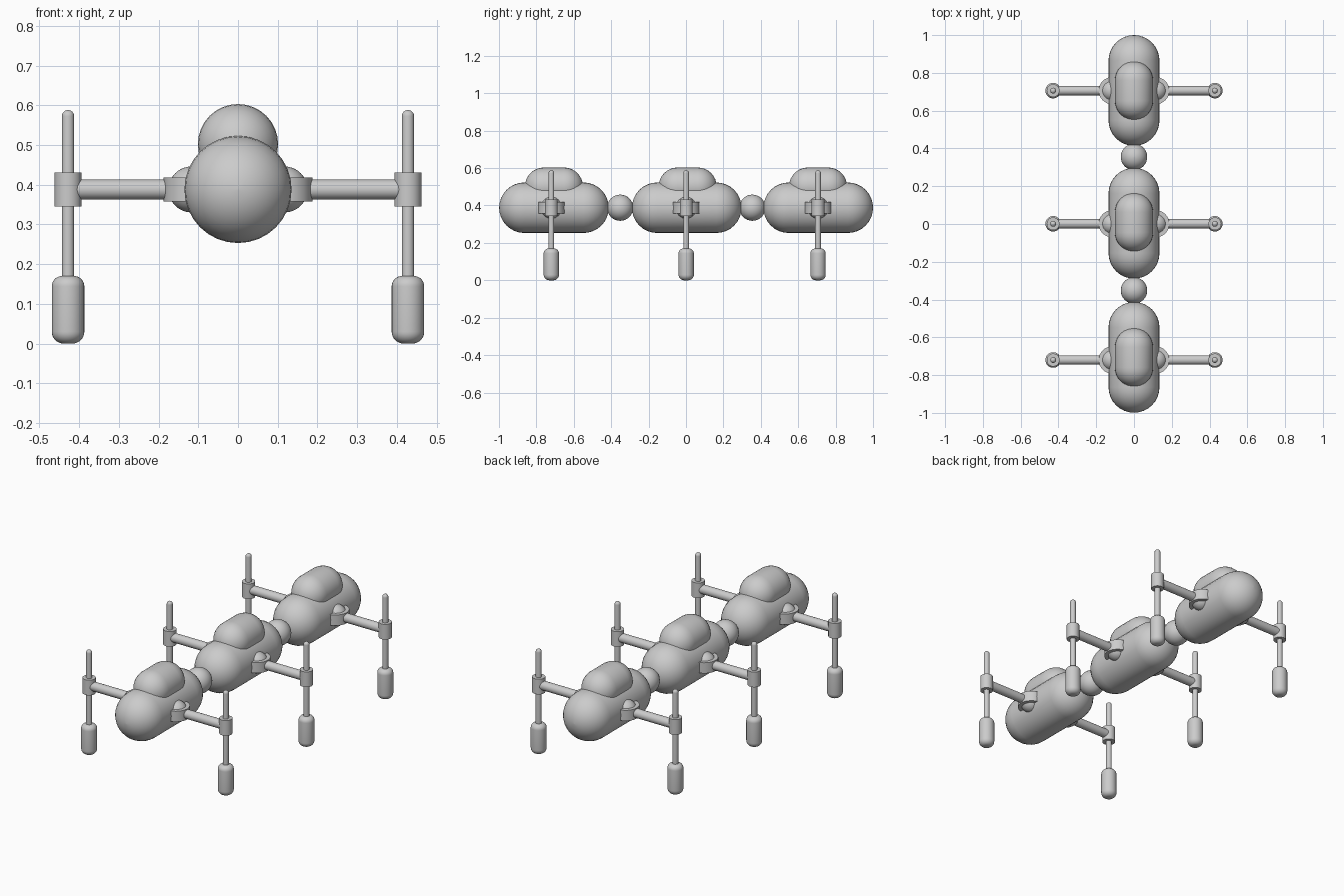
import bpy, math
from mathutils import Matrix

if "Cube" in bpy.data.objects:
    bpy.data.objects.remove(bpy.data.objects["Cube"])

BODY_Z = 0.388
LEG_X = 0.428
AXES = {"x": Matrix.Rotation(math.pi / 2, 4, "Y"),
        "y": Matrix.Rotation(-math.pi / 2, 4, "X"),
        "z": Matrix.Identity(4)}


def rod(name, axis, centre, radius, length, low=0.0, high=0.0, sides=32, steps=8):
    """Solid of revolution along an axis, with its two rims rounded by low/high."""
    half = length / 2
    profile = []
    for sign, rim in ((-1, low), (1, high)):
        if rim == 0:
            arc = [(radius, sign * half)]
        else:
            arc = []
            for i in range(steps + 1):
                a = math.pi / 2 * i / steps
                arc.append((radius - rim + rim * math.cos(a),
                            sign * (half - rim + rim * math.sin(a))))
        profile += arc[::-1] if sign < 0 else arc
    # keep pole rings tiny instead of collapsed
    profile = [(max(r, radius * 0.01), h) for r, h in profile]
    # a sphere has both arcs meeting at the equator
    if abs(low + high - length) < 1e-6:
        del profile[steps + 1]

    verts, faces = [], []
    for r, h in profile:
        for s in range(sides):
            a = 2 * math.pi * s / sides
            verts.append((r * math.cos(a), r * math.sin(a), h))
    for k in range(len(profile) - 1):
        for s in range(sides):
            t = (s + 1) % sides
            faces.append((k * sides + s, k * sides + t,
                          (k + 1) * sides + t, (k + 1) * sides + s))
    faces.append(tuple(range(sides))[::-1])
    faces.append(tuple(range(len(verts) - sides, len(verts))))

    mesh = bpy.data.meshes.new(name)
    mesh.from_pydata(verts, [], faces)
    mesh.transform(AXES[axis])
    obj = bpy.data.objects.new(name, mesh)
    obj.location = centre
    bpy.context.collection.objects.link(obj)
    bpy.ops.object.select_all(action="DESELECT")
    obj.select_set(True)
    bpy.context.view_layer.objects.active = obj
    bpy.ops.object.shade_smooth_by_angle(angle=math.radians(35))
    return obj


def ball(name, centre, radius):
    return rod(name, "z", centre, radius, 2 * radius, radius, radius)


def leg(prefix, side, y):
    # shoulder ball with its flat collar disc
    ball(prefix + "_shoulder_ball", (side * 0.117, y, BODY_Z), 0.058)
    rod(prefix + "_shoulder_collar", "z", (side * 0.115, y, BODY_Z), 0.072, 0.06)
    # horizontal arm and sleeve
    rod(prefix + "_arm", "x", (side * 0.272, y, BODY_Z), 0.025, 0.31)
    rod(prefix + "_sleeve", "z", (LEG_X, y, BODY_Z) if side > 0 else (-LEG_X, y, BODY_Z),
        0.034, 0.086)
    # sliding rod with a round tip, and padded foot
    rod(prefix + "_rod", "z", (side * LEG_X, y, 0.344), 0.0155, 0.488, 0, 0.0155)
    rod(prefix + "_foot", "z", (side * LEG_X, y, 0.085), 0.041, 0.17, 0.03, 0.026)


# body segments: name, body centre y, hump centre y, leg y
for seg, body_y, hump_y, leg_y in (("front", -0.706, -0.706, -0.720),
                                   ("middle", 0.004, 0.009, 0.001),
                                   ("rear", 0.707, 0.706, 0.706)):
    rod(seg + "_body", "y", (0, body_y, BODY_Z), 0.135, 0.586, 0.135, 0.135)
    rod(seg + "_back_hump", "y", (0, hump_y, 0.502), 0.101, 0.31, 0.101, 0.101)
    for label, side in (("left", -1), ("right", 1)):
        leg(seg + "_" + label, side, leg_y)

# ball joints linking the segments
for label, y in (("front", -0.352), ("rear", 0.355)):
    ball(label + "_joint", (0, y, BODY_Z), 0.07)
